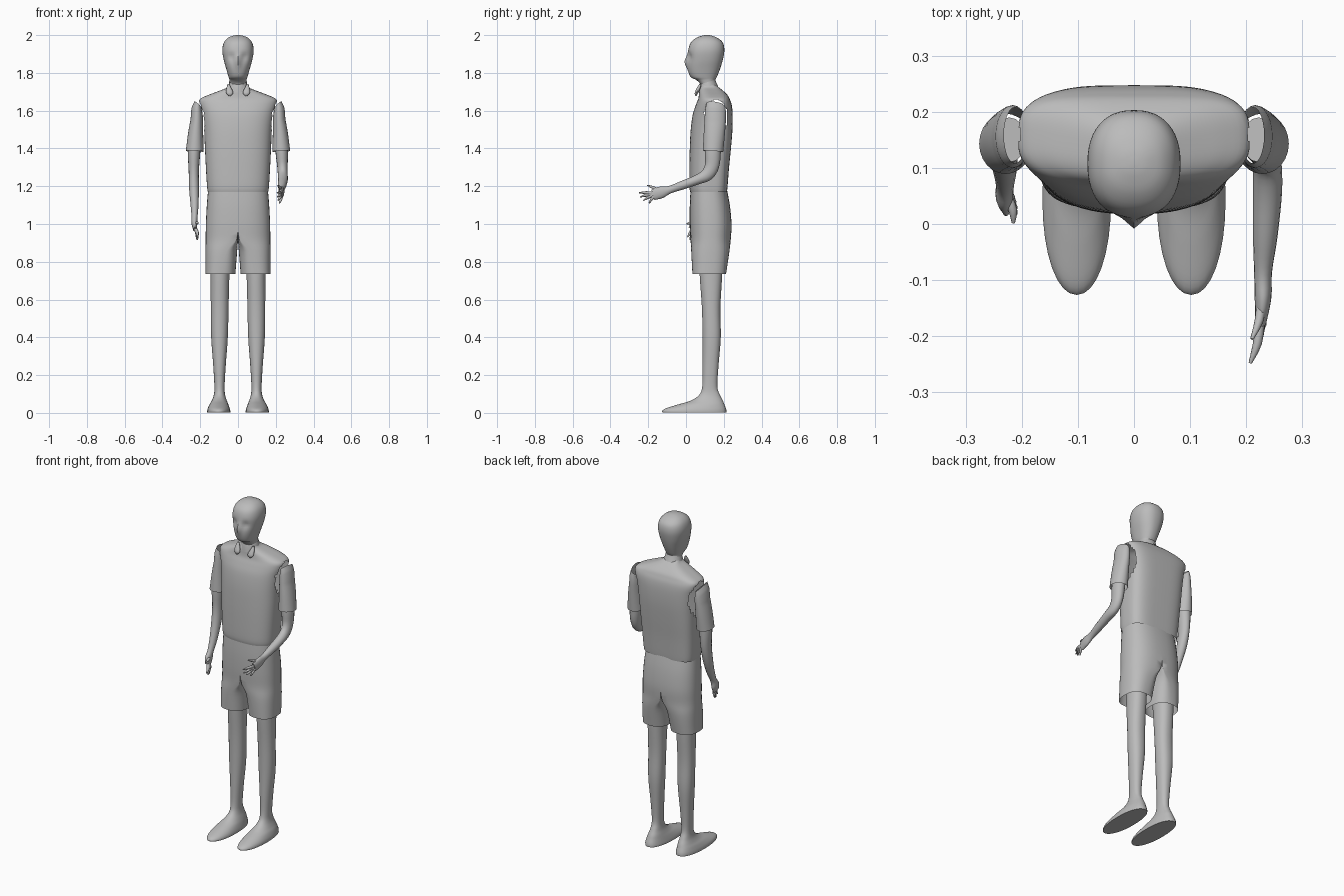
import bpy, bmesh, math
from mathutils import Vector

cube = bpy.data.objects.get("Cube")
if cube:
    bpy.data.objects.remove(cube)

grey = bpy.data.materials.new("plain grey")
grey.use_nodes = True
tone = (0.5, 0.5, 0.5, 1)
grey.diffuse_color = tone
grey.node_tree.nodes["Principled BSDF"].inputs["Base Color"].default_value = tone


def resample(rows, steps=4):
    """Smooth a list of section rows with a Catmull-Rom curve."""
    out = []
    last = len(rows) - 1
    for i in range(last):
        quad = [rows[max(i - 1, 0)], rows[i], rows[i + 1], rows[min(i + 2, last)]]
        for k in range(steps):
            t = k / steps
            out.append([b + t / 2 * (c - a + t * (2 * a - 5 * b + 4 * c - d + t * (3 * (b - c) + d - a)))
                        for a, b, c, d in zip(*quad)])
    return out + [list(rows[-1])]


def spow(v, n):
    return math.copysign(abs(v) ** (2 / n), v)


def angles(count):
    return [2 * math.pi * i / count for i in range(count)]


def finish(name, bm):
    bmesh.ops.recalc_face_normals(bm, faces=bm.faces)
    mesh = bpy.data.meshes.new(name)
    bm.to_mesh(mesh)
    bm.free()
    mesh.materials.append(grey)
    mesh.shade_smooth()
    mesh.set_sharp_from_angle(angle=math.radians(50))
    obj = bpy.data.objects.new(name, mesh)
    bpy.context.collection.objects.link(obj)
    return obj


def skin(rings, start=False, end=False):
    """Join rings of points into a tube, with optional end caps."""
    bm = bmesh.new()
    loops = [[bm.verts.new(p) for p in ring] for ring in rings]
    n = len(loops[0])
    for a, b in zip(loops, loops[1:]):
        for i in range(n):
            j = (i + 1) % n
            bm.faces.new((a[i], a[j], b[j], b[i]))
    if start:
        bm.faces.new(loops[0])
    if end:
        bm.faces.new(loops[-1])
    return bm


def upright(rows, front=2, back=2, count=32, steps=4, cx=None):
    """Rings from rows of z, half width, front y, back y (and centre x)."""
    rings = []
    for z, w, y0, y1, *rest in resample(rows, steps):
        x = rest[0] if rest else 0
        ring = []
        for a in angles(count):
            n = back if math.sin(a) > 0 else front
            ring.append((x + w * spow(math.cos(a), n),
                         (y0 + y1) / 2 + (y1 - y0) / 2 * spow(math.sin(a), n), z))
        rings.append(ring)
    return rings


def tube(rows, count=16, steps=4):
    """Rings across a path; rows of x, y, z, sideways radius, depth radius."""
    rows = resample(rows, steps)
    pts = [Vector(r[:3]) for r in rows]
    rings = []
    for i, p in enumerate(pts):
        along = (pts[min(i + 1, len(pts) - 1)] - pts[max(i - 1, 0)]).normalized()
        side = (Vector((1, 0, 0)) - along * along.x).normalized()
        deep = along.cross(side)
        rings.append([p + side * math.cos(a) * rows[i][3] + deep * math.sin(a) * rows[i][4]
                      for a in angles(count)])
    return rings


def mirrored(obj):
    mod = obj.modifiers.new("mirror", "MIRROR")
    mod.merge_threshold = 0.0005
    return obj


# Head and neck, with nose and eye hollows pushed into the front
bm = skin(upright([
    (1.69, .045, .075, .155), (1.735, .043, .078, .15), (1.762, .045, .055, .155),
    (1.778, .05, .025, .163), (1.82, .062, .01, .18), (1.87, .076, .01, .195),
    (1.92, .083, .012, .203), (1.96, .075, .025, .195), (1.985, .054, .053, .167),
    (1.997, .026, .085, .136), (2, .005, .105, .115)], front=2.3, back=2.3, count=48), end=True)
for v in bm.verts:
    if v.co.y < .08 and v.co.z > 1.77:
        x, z = abs(v.co.x), v.co.z
        v.co.y -= .018 * math.exp(-(x / .014) ** 2 - ((z - 1.86) / .03) ** 2)
        v.co.y += .01 * math.exp(-((x - .035) / .018) ** 2 - ((z - 1.885) / .02) ** 2)
finish("head", bm)

# Shirt body, hollow, with open armholes
bm = skin(upright([
    (1.17, .16, .022, .217), (1.2, .164, .018, .22), (1.3, .17, .018, .228), (1.4, .175, .02, .238),
    (1.5, .18, .025, .246), (1.58, .19, .036, .247), (1.63, .204, .052, .242), (1.66, .203, .064, .232),
    (1.68, .165, .068, .222), (1.7, .112, .07, .203), (1.72, .062, .074, .178),
    (1.735, .047, .075, .156)], front=2.5, back=3.6, count=64))
hole = []
for f in bm.faces:
    c = f.calc_center_median()
    if abs(c.x) > .165 and ((c.y - .158) / .062) ** 2 + ((c.z - 1.56) / .1) ** 2 < 1:
        hole.append(f)
bmesh.ops.delete(bm, geom=hole, context="FACES")
finish("shirt_body", bm)

# Collar band, tilted up at the back, and its two hanging points
band = upright([(1.71, .056, .066, .17), (1.735, .05, .07, .16), (1.75, .047, .074, .155)], steps=2)
finish("collar_band", skin([[(x, y, z + (y - .11) * .3) for x, y, z in r] for r in band]))
mirrored(finish("collar_point", skin(upright([
    (1.677, .004, .05, .056, .043), (1.69, .017, .046, .062, .044), (1.705, .018, .05, .07, .046),
    (1.725, .011, .06, .078, .049), (1.74, .005, .07, .08, .05)], count=12), True, True)))

# Sleeves, open at both ends with a slanted upper edge
sleeve = tube([(.212, .158, 1.62, .02, .05), (.216, .156, 1.57, .031, .056), (.224, .15, 1.48, .04, .056),
               (.229, .143, 1.385, .047, .054)], count=24)
for ring in sleeve[:5]:
    for p in ring:
        p.z += (p.x - .2) * .8 - (p.y - .155) * .15
mirrored(finish("sleeve", skin(sleeve)))

# Shorts: one side from a shared waist to a separate leg opening
rings = []
for z, x0, x1, y0, y1, w in resample([
        (1.195, 0, .157, .025, .214, 0), (1.1, 0, .165, .02, .232, 0), (1, 0, .17, .02, .241, 0),
        (.92, 0, .171, .024, .237, .1), (.85, .005, .172, .028, .229, .7), (.735, .014, .172, .034, .212, 1)]):
    ring = []
    for a in angles(40):
        c = spow(math.cos(a), 2.5)
        f = max(c, 0) * (1 - w) + (1 + c) / 2 * w
        x = max(x0, 0) + (x1 - max(x0, 0)) * f
        ring.append((x if x > .0005 else 0, (y0 + y1) / 2 + (y1 - y0) / 2 * spow(math.sin(a), 2.5), z))
    rings.append(ring)
bm = skin(rings)
inner = [f for f in bm.faces if all(v.co.x < .0005 for v in f.verts)]
bmesh.ops.delete(bm, geom=inner, context="FACES")
mirrored(finish("shorts", bm))

# Legs flowing into the feet, with flat soles
mirrored(finish("leg", skin(upright([
    (.9, .054, .07, .195, .09), (.74, .05, .072, .192, .095), (.56, .047, .084, .182, .097),
    (.4, .044, .088, .184, .098), (.25, .033, .088, .172, .098), (.14, .027, .086, .166, .098),
    (.095, .03, .07, .18, .098), (.065, .04, .025, .195, .099), (.045, .05, -.04, .203, .101),
    (.025, .058, -.105, .211, .102), (.012, .061, -.125, .214, .102), (.003, .061, -.125, .214, .102)],
    front=2.1, back=2.3), True, True)))


def arm(name, rows, tips, thumb):
    """Arm and palm, then fingers running from the palm to their tips."""
    finish(name, skin(tube(rows), True, True))
    palm, wrist = Vector(rows[-1][:3]), Vector(rows[-3][:3])
    for i, tip in enumerate(tips + [thumb]):
        end = Vector(tip)
        base = wrist.lerp(palm, .5) if tip is thumb else palm.lerp(end, .1) + (palm - wrist) * -.15
        mid = base.lerp(end, .55) + Vector((.005, 0, .003))
        path = [(*base, .009, .01), (*mid, .008, .008), (*end, .003, .003)]
        finish(f"{name}_finger_{i + 1}", skin(tube(path, 8, 3), True, True))


# Bent left arm reaching forward
arm("left_arm", [
    (.222, .15, 1.52, .03, .04), (.231, .143, 1.39, .033, .042), (.235, .138, 1.31, .028, .038),
    (.237, .112, 1.262, .026, .034), (.238, .06, 1.235, .026, .026), (.234, -.02, 1.205, .022, .023),
    (.23, -.085, 1.182, .016, .02), (.23, -.13, 1.168, .015, .031), (.226, -.175, 1.155, .01, .029)],
    [(.207, -.248, 1.165), (.208, -.243, 1.143), (.212, -.225, 1.125), (.22, -.195, 1.11)],
    (.21, -.205, 1.205))

# Relaxed right arm hanging down
arm("right_arm", [
    (-.222, .15, 1.52, .03, .04), (-.232, .145, 1.39, .033, .042), (-.234, .143, 1.28, .027, .037),
    (-.233, .126, 1.19, .026, .031), (-.23, .095, 1.1, .021, .024), (-.23, .068, 1.04, .016, .02),
    (-.231, .053, 1.005, .016, .029), (-.228, .04, .972, .01, .028)],
    [(-.215, .008, .93), (-.215, .021, .916), (-.218, .036, .917), (-.222, .05, .93)],
    (-.215, .002, 1))
